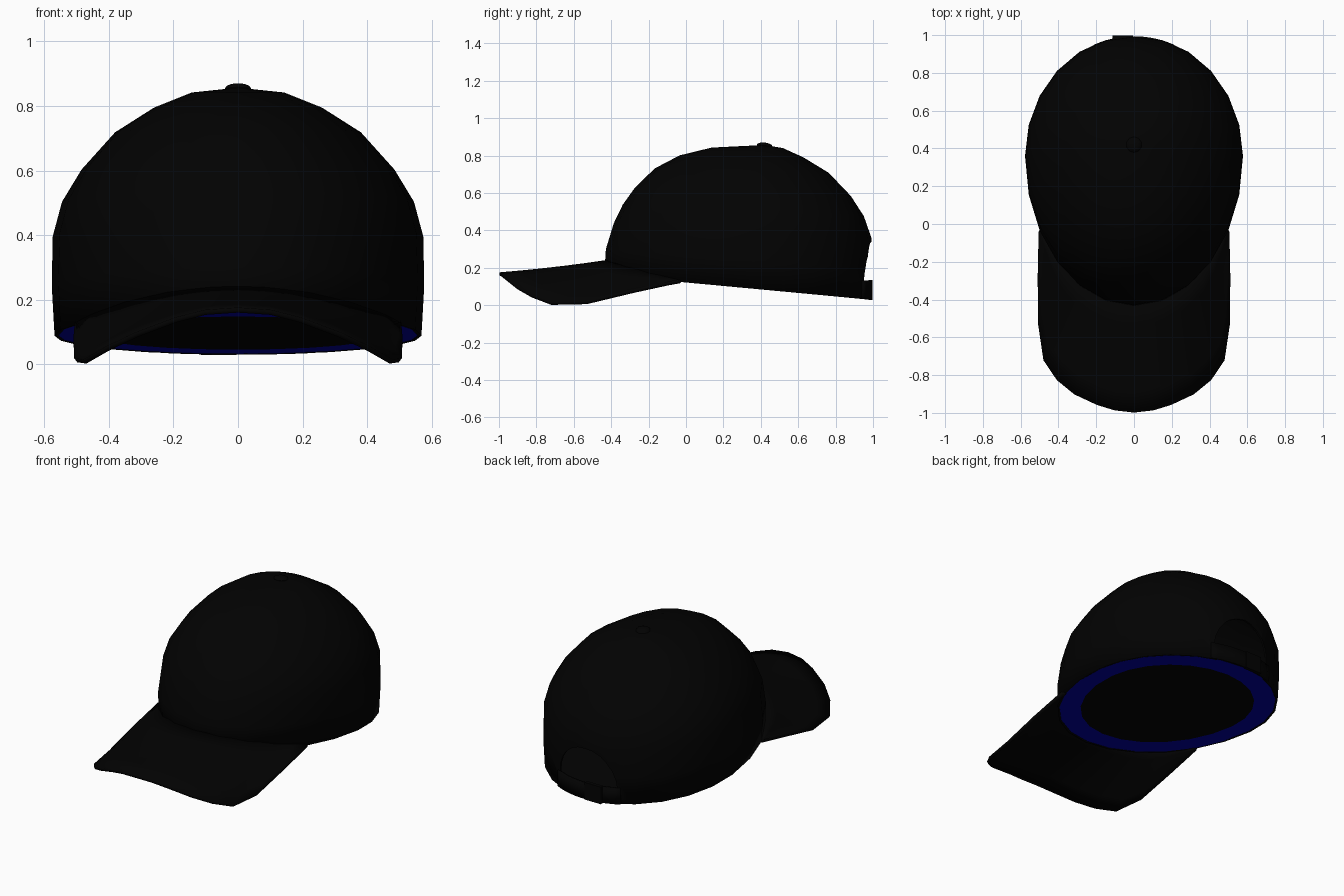
import bpy, bmesh
from math import sin, cos, pi, radians
from mathutils import Matrix, Vector

cube = bpy.data.objects.get("Cube")
if cube:
    bpy.data.objects.remove(cube, do_unlink=True)


def material(name, color):
    m = bpy.data.materials.new(name)
    m.use_nodes = True
    m.diffuse_color = color
    bsdf = next(n for n in m.node_tree.nodes if n.type == 'BSDF_PRINCIPLED')
    bsdf.inputs["Base Color"].default_value = color
    bsdf.inputs["Roughness"].default_value = 0.9
    return m


BLACK = material("black cloth", (0.0006, 0.0006, 0.0006, 1))
BLUE = material("navy lining", (0.0003, 0.0003, 0.36, 1))


def finish(name, bm, mats=(BLACK,), smooth=True):
    me = bpy.data.meshes.new(name)
    bm.to_mesh(me)
    bm.free()
    ob = bpy.data.objects.new(name, me)
    bpy.context.collection.objects.link(ob)
    for m in mats:
        me.materials.append(m)
    if smooth:
        bpy.ops.object.select_all(action='DESELECT')
        ob.select_set(True)
        bpy.context.view_layer.objects.active = ob
        bpy.ops.object.shade_smooth_by_angle(angle=radians(40))
    return ob


def loft(rows, closed=False):
    """Skin a list of equal-length point rows with quads."""
    bm = bmesh.new()
    grid = [[bm.verts.new(p) for p in row] for row in rows]
    n = len(rows[0])
    for lo, hi in zip(grid, grid[1:]):
        for i in range(n if closed else n - 1):
            j = (i + 1) % n
            bm.faces.new((lo[i], lo[j], hi[j], hi[i]))
    return bm


def face_z(bm, sign):
    """Turn every face up (1) or down (-1)."""
    for f in bm.faces:
        f.normal_update()
        if f.normal.z * sign < 0:
            f.normal_flip()


def solidify(ob, thickness, offset):
    mod = ob.modifiers.new("thickness", 'SOLIDIFY')
    mod.thickness, mod.offset = thickness, offset


def bake(ob):
    """Replace the mesh by its modified result."""
    dg = bpy.context.evaluated_depsgraph_get()
    me = bpy.data.meshes.new_from_object(ob.evaluated_get(dg))
    ob.modifiers.clear()
    ob.data = me


# Head outline, rim slope and apex shared by all the parts
APEX_Y, TOP = 0.42, 0.857


def outline(a):
    return 0.577 * cos(a), 0.36 + (0.637 if sin(a) > 0 else 0.797) * sin(a)


def rim_z(y):
    return 0.125 - 0.092 * (y + 0.04)


def shell(a, s, k):
    """Point on the crown: s is height from rim to top, k is the spread."""
    x, y = outline(a)
    z = rim_z(y)
    return k * x, APEX_Y + k * (y - APEX_Y), z + (TOP - z) * s


# Crown: domed shell, rows of height and spread at the side, front and back
SEG = 24
angles = [2 * pi * i / SEG for i in range(SEG)]
profile = [(0, .985, 1, .985), (.2, 1, .99, 1), (.4, .995, .94, .99),
           (.54, .945, .885, .92), (.67, .84, .81, .8),
           (.82, .66, .685, .595), (.92, .45, .53, .36),
           (.98, .25, .33, .17)]
rows = []
for s, side, front, back in profile:
    row = []
    for a in angles:
        end = front if sin(a) < 0 else back
        row.append(shell(a, s, side + (end - side) * sin(a) ** 2))
    rows.append(row)
bm = loft(rows, closed=True)
bm.verts.ensure_lookup_table()
tip = bm.verts.new((0, APEX_Y, TOP))
last = bm.verts[-1 - SEG:-1]
for i in range(SEG):
    bm.faces.new((last[i], last[(i + 1) % SEG], tip))
crown = finish("crown", bm)
solidify(crown, 0.012, -1)

# Arched opening at the back of the crown
bm = bmesh.new()
bmesh.ops.create_cone(
    bm, cap_ends=True, segments=24, radius1=1, radius2=1, depth=0.6,
    matrix=Matrix.Translation((0, 1.05, 0.13))
    @ Matrix.Diagonal((0.195, 1, 0.21, 1)) @ Matrix.Rotation(pi / 2, 4, 'X'))
cutter = finish("opening_cutter", bm, smooth=False)
cutter.hide_render = True
cut = crown.modifiers.new("opening", 'BOOLEAN')
cut.operation, cut.object, cut.solver = 'DIFFERENCE', cutter, 'EXACT'
bake(crown)
bpy.data.objects.remove(cutter, do_unlink=True)


# Base: flat tilted sweatband, blue below, around a black inner panel
def base_row(f):
    pts = []
    for a in angles:
        x, y = outline(a)
        y = 0.28 + f * (y - 0.28)
        pts.append((f * x, y, rim_z(y) + 0.001))
    return pts


bm = loft([base_row(0.975), base_row(0.78)], closed=True)
face_z(bm, -1)
band = finish("sweatband", bm, (BLACK, BLUE), smooth=False)
solidify(band, 0.006, -1)
bake(band)
for p in band.data.polygons:
    p.material_index = 1 if p.normal.z < -0.5 else 0

bm = bmesh.new()
bm.faces.new([bm.verts.new(p) for p in base_row(0.78)])
face_z(bm, -1)
panel = finish("inner_panel", bm, smooth=False)
solidify(panel, 0.006, -1)
bake(panel)

# Brim: curved sheet between the crown front and a rounded outer edge
half = [(0, -.997, .16), (.1, -.985, .153), (.19, -.957, .13),
        (.31, -.9, .085), (.4, -.825, .042), (.47, -.72, .002),
        (.498, -.53, .006), (.504, -.28, .066), (.504, -.04, .122)]
outer = [(-x, y, z) for x, y, z in half[:0:-1]] + half
inner = []
for i in range(17):
    t = (i - 8) / 8
    x, y = outline(radians(-90 + 60 * t))
    inner.append((x * 0.97, APEX_Y + 0.975 * (y - APEX_Y),
                  0.122 + 0.105 * cos(t * pi / 2)))
rows = []
for r in range(6):
    u = r / 5
    row = [Vector(a).lerp(Vector(b), u) for a, b in zip(inner, outer)]
    for p in row:
        p.z -= 0.02 * u * (1 - u)
    rows.append(row)
bm = loft(rows)
face_z(bm, 1)
brim = finish("brim", bm)
solidify(brim, 0.016, 1)
bake(brim)

# Back strap closing the opening
strap_angles = [radians(68 + 4 * i) for i in range(12)]
rows = []
for lift in (0, 0.1):
    row = []
    for a in strap_angles:
        x, y, z = shell(a, 0, 0.995)
        row.append((x, y, z + lift))
    rows.append(row)
strap = finish("back_strap", loft(rows))
solidify(strap, 0.012, -1)
bake(strap)

# Strap buckle
bm = bmesh.new()
bmesh.ops.create_cube(bm, size=1, matrix=Matrix.Translation((-0.06, 0.986, 0.081))
                      @ Matrix.Diagonal((0.11, 0.022, 0.106, 1)))
finish("strap_buckle", bm, smooth=False)

# Top button
bm = bmesh.new()
bmesh.ops.create_uvsphere(bm, u_segments=10, v_segments=6, radius=1,
                          matrix=Matrix.Translation((0, APEX_Y, 0.854))
                          @ Matrix.Rotation(radians(-6), 4, 'X')
                          @ Matrix.Diagonal((0.042, 0.042, 0.016, 1)))
finish("top_button", bm)
